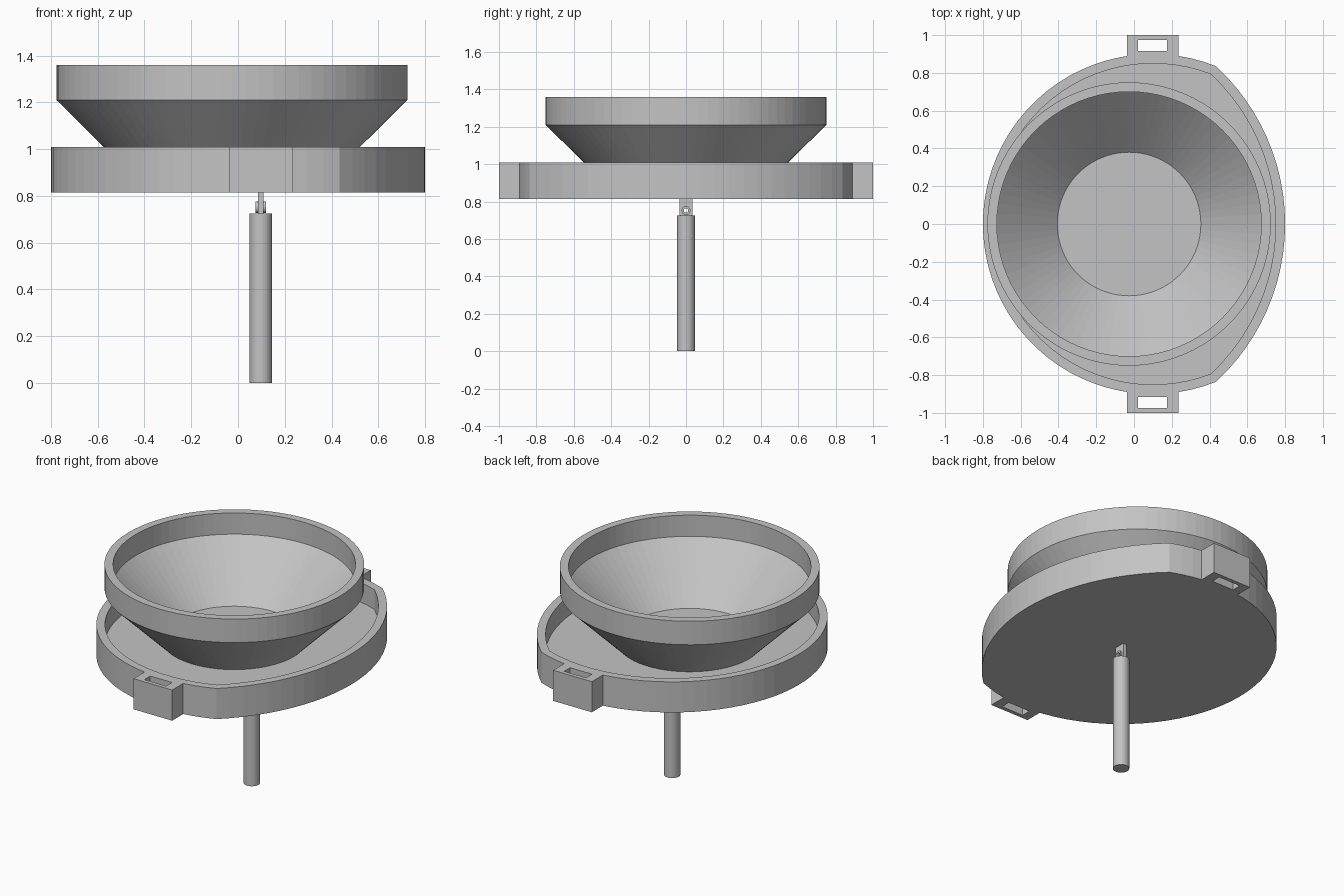
import bpy
import bmesh
from math import sin, cos, pi, atan2, sqrt

cube = bpy.data.objects.get("Cube")
if cube:
    bpy.data.objects.remove(cube, do_unlink=True)

grey = bpy.data.materials.new("plain grey")
grey.use_nodes = True
grey.diffuse_color = (0.55, 0.55, 0.55, 1)
grey.node_tree.nodes["Principled BSDF"].inputs["Base Color"].default_value = grey.diffuse_color


def loft(name, loops, ring=False):
    """Skin matching loops of points; cap both ends, or join last to first."""
    bm = bmesh.new()
    rows = [[bm.verts.new(p) for p in loop] for loop in loops]
    pairs = list(zip(rows, rows[1:]))
    if ring:
        pairs.append((rows[-1], rows[0]))
    else:
        bm.faces.new(rows[0])
        bm.faces.new(rows[-1])
    for a, b in pairs:
        for i in range(len(a)):
            j = (i + 1) % len(a)
            bm.faces.new((a[i], a[j], b[j], b[i]))
    bmesh.ops.recalc_face_normals(bm, faces=bm.faces)
    mesh = bpy.data.meshes.new(name)
    bm.to_mesh(mesh)
    bm.free()
    mesh.materials.append(grey)
    obj = bpy.data.objects.new(name, mesh)
    bpy.context.collection.objects.link(obj)
    return obj


def circle(cx, cy, r, z, n):
    return [(cx + r * cos(2 * pi * i / n), cy + r * sin(2 * pi * i / n), z) for i in range(n)]


def lathe(name, cx, profile, n):
    return loft(name, [circle(cx, 0, r, z, n) for r, z in profile])


def arc(cx, r, start, end, n):
    return [(cx + r * cos(start + (end - start) * i / n),
             r * sin(start + (end - start) * i / n)) for i in range(n)]


AXIS = 0.1            # centre of the tray's round side
NOSE = -0.337         # centre of the shallower arc on +x


def tray_outline(inset, z):
    r1, r2 = 0.9 - inset, 1.137 - inset
    # corner where the two arcs meet
    x = (r2**2 - r1**2 - NOSE**2 + AXIS**2) / (2 * (AXIS - NOSE))
    y = sqrt(r1**2 - (x - AXIS)**2)
    a, b = atan2(y, x - NOSE), atan2(y, x - AXIS)
    pts = arc(NOSE, r2, -a, a, 24) + arc(AXIS, r1, b, 2 * pi - b, 48)
    return [(px, py, z) for px, py in pts]


# Tray with a raised wall
BOTTOM, TOP, FLOOR = 0.815, 1.01, 0.885
loft("tray", [tray_outline(0, BOTTOM), tray_outline(0, TOP),
              tray_outline(0.05, TOP), tray_outline(0.05, FLOOR)])

# Conical bowl with an upright rim
lathe("bowl", -0.026, [(0.417, FLOOR - 0.005), (0.75, 1.21), (0.75, 1.36),
                       (0.70, 1.36), (0.70, 1.225), (0.38, 0.915)], 80)


# Slotted strap lugs, front and back
def rect(x0, x1, y0, y1, z):
    return [(x0, y0, z), (x1, y0, z), (x1, y1, z), (x0, y1, z)]


for side, name in ((-1, "front_lug"), (1, "back_lug")):
    outer = (-0.036, 0.236, side * 0.882, side)
    slot = (0.022, 0.176, side * 0.915, side * 0.975)
    loft(name, [rect(*outer, BOTTOM), rect(*outer, TOP),
                rect(*slot, TOP), rect(*slot, BOTTOM)], ring=True)

# Hanging rod
ROD = 0.0975
lathe("rod", ROD, [(0.0475, 0), (0.0475, 0.725)], 32)

# Pierced tab under the tray, and the hollow pin through it
PIN_Z = 0.752
N = 16


def ring_x(x, r):
    return [(x, r * cos(2 * pi * i / N), PIN_Z + r * sin(2 * pi * i / N)) for i in range(N)]


def tab_edge(x):
    pts = []
    for i in range(N):
        c, s = cos(2 * pi * i / N), sin(2 * pi * i / N)
        m = max(abs(c), abs(s))
        pts.append((x, 0.035 * c / m, 0.77 + 0.047 * s / m))
    return pts


def pierced(name, outline, half, hole):
    a, b = ROD - half, ROD + half
    loft(name, [outline(a), outline(b), ring_x(b, hole), ring_x(a, hole)], ring=True)


pierced("hinge_tab", tab_edge, 0.0125, 0.0125)
pierced("hinge_pin", lambda x: ring_x(x, 0.024), 0.0225, 0.012)
